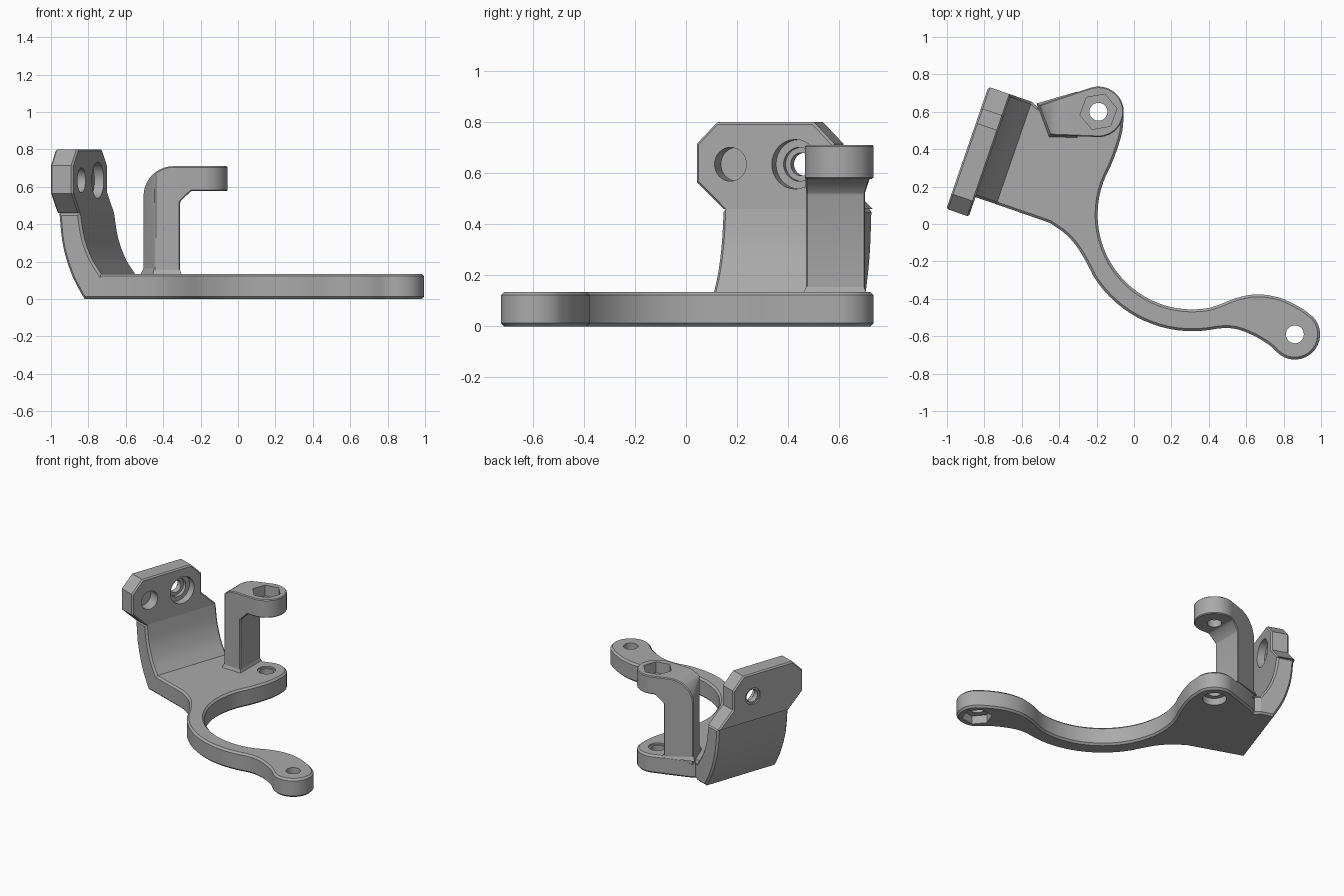
import bpy, bmesh, math
from mathutils import Vector, Matrix

if "Cube" in bpy.data.objects:
    bpy.data.objects.remove(bpy.data.objects["Cube"])

grey = bpy.data.materials.new("plain grey")
grey.use_nodes = True
grey.diffuse_color = (0.4, 0.4, 0.4, 1)
grey.node_tree.nodes["Principled BSDF"].inputs["Base Color"].default_value = (0.4, 0.4, 0.4, 1)

THICK = 0.135          # plate thickness
BEVEL = 0.013
SEAM = -0.73           # where the plate meets the curved wall
LOW, HIGH = -0.14, 0.44  # ends of the curved wall
BOSS = Vector((-0.19, 0.6))
TIP = Vector((0.86, -0.59))
RING = 0.135

# Wall frame: first axis points in from the wall, second runs along it
turn = Matrix.Rotation(math.radians(-19), 4, 'Z')
# Sketch planes: (a, b, depth) to (x, y, z)
FLAT = Matrix.Identity(4)
UPRIGHT = Matrix(((1, 0, 0, 0), (0, 0, 1, 0), (0, 1, 0, 0), (0, 0, 0, 1)))
FACING = Matrix(((0, 0, 1, 0), (1, 0, 0, 0), (0, 1, 0, 0), (0, 0, 0, 1)))


def arc(centre, radius, start, end, steps):
    out = []
    for i in range(steps + 1):
        a = math.radians(start + (end - start) * i / steps)
        out.append((centre[0] + radius * math.cos(a), centre[1] + radius * math.sin(a)))
    return out


def smooth(points, steps=4):
    """Curve through the points."""
    pts = [Vector(p) for p in points]
    pts = [2 * pts[0] - pts[1]] + pts + [2 * pts[-1] - pts[-2]]
    out = []
    for p, q, r, s in zip(pts, pts[1:], pts[2:], pts[3:]):
        for i in range(steps):
            t = i / steps
            out.append(tuple(0.5 * (2 * q + (r - p) * t + (2 * p - 5 * q + 4 * r - s) * t * t
                                    + (3 * q - p - 3 * r + s) * t ** 3)))
    return out + [tuple(pts[-2])]


def prism(name, outline, lo, hi, plane=FLAT, bevel=0, keep_sharp=None, flare=1):
    """Extrude an outline; optionally bevel the rims of both ends."""
    bm = bmesh.new()
    mid = sum((Vector(p) for p in outline), Vector((0, 0))) / len(outline)
    rings = []
    for d, k in ((lo, flare), (hi, 1)):
        rings.append([bm.verts.new((*(mid + (Vector(p) - mid) * k), d)) for p in outline])
    caps = [bm.faces.new(r) for r in rings]
    for i in range(len(outline)):
        j = (i + 1) % len(outline)
        bm.faces.new((rings[0][i], rings[0][j], rings[1][j], rings[1][i]))
    bmesh.ops.recalc_face_normals(bm, faces=bm.faces)
    if bevel:
        edges = [e for f in caps for e in f.edges
                 if not (keep_sharp and all(keep_sharp(v.co) for v in e.verts))]
        bmesh.ops.bevel(bm, geom=edges, offset=bevel, segments=1, affect='EDGES',
                        profile=0.5, clamp_overlap=True)
    bm.transform(plane)
    bmesh.ops.recalc_face_normals(bm, faces=bm.faces)
    mesh = bpy.data.meshes.new(name)
    bm.to_mesh(mesh)
    bm.free()
    ob = bpy.data.objects.new(name, mesh)
    ob.data.materials.append(grey)
    bpy.context.collection.objects.link(ob)
    return ob


def apply(ob, mod):
    bpy.ops.object.select_all(action='DESELECT')
    ob.select_set(True)
    bpy.context.view_layer.objects.active = ob
    bpy.ops.object.modifier_apply(modifier=mod.name)


def combine(ob, tool, operation='DIFFERENCE'):
    mod = ob.modifiers.new("combine", 'BOOLEAN')
    mod.operation, mod.object, mod.solver = operation, tool, 'EXACT'
    apply(ob, mod)
    bpy.data.objects.remove(tool)


def drill(ob, centre, radius, lo, hi, plane=FLAT, sides=32, start=0):
    hole = arc(centre, radius, start, start + 360, sides)[:-1]
    combine(ob, prism("cutter", hole, lo, hi, plane))


def in_wall(n, u):
    p = turn @ Vector((n, u, 0))
    return (p.x, p.y)


# Base plate with the curved arm
bend = (0.312, 0.05)
outline = [in_wall(SEAM, HIGH), (-0.515, 0.625), (-0.47, 0.65)]
outline += arc(BOSS, RING, 107, 0, 12)
outline += smooth([(-0.055, 0.595), (-0.062, 0.5), (-0.09, 0.4), (-0.127, 0.303)])[1:-1]
outline += arc(bend, 0.507, 150, 280, 26)
outline += smooth([(0.4, -0.45), (0.46, -0.43), (0.55, -0.395), (0.66, -0.376),
                   (0.78, -0.395), (0.89, -0.447), (0.955, -0.495)])[2:-1]
outline += arc(TIP, RING, 45, -135, 18)
outline += smooth([(0.765, -0.685), (0.72, -0.645), (0.65, -0.602), (0.57, -0.568),
                   (0.5, -0.556), (0.42, -0.562)])[1:-1]
outline += arc(bend, 0.623, 279, 212, 16)
outline += smooth([(-0.216, -0.28), (-0.26, -0.195), (-0.31, -0.115),
                   (-0.37, -0.05), (-0.45, 0.006)])[1:]
outline.append(in_wall(SEAM, LOW))


def on_seam(co):
    return abs((turn.inverted() @ co).x - SEAM) < 0.002


plate = prism("base_plate", outline, 0, THICK, FLAT, BEVEL, on_seam)
for centre in (BOSS, TIP):
    drill(plate, centre, 0.048, -1, 1)
drill(plate, BOSS, 0.08, -0.1, 0.05)
drill(plate, BOSS, 0.06, THICK - 0.012, 1)
drill(plate, TIP, 0.1, -0.1, 0.06, sides=6, start=10)

# Curved wall
outer = smooth([(-0.824, 0), (-0.882, 0.1), (-0.922, 0.2), (-0.95, 0.31), (-0.966, 0.46)])
inner = smooth([(-0.848, 0.46), (-0.826, 0.33), (-0.785, 0.22), (SEAM, THICK)])
wall = prism("curved_wall", outer + inner + [(SEAM, 0)], LOW, HIGH, turn @ UPRIGHT, BEVEL,
             lambda co: abs(co.x - SEAM) < 0.002)

# Wall head with chamfered corners and two stepped screw holes
head_shape = [(-0.165, 0.8), (0.235, 0.8), (0.32, 0.715), (0.32, 0.575), (HIGH, 0.46),
              (LOW, 0.46), (-0.25, 0.565), (-0.25, 0.715)]
head = prism("wall_head", head_shape, -0.975, -0.848, turn @ FACING, BEVEL * 0.7,
             lambda co: co.y < 0.461)
for u in (-0.108, 0.16):
    spot = (u, 0.635)
    drill(head, spot, 0.045, -2, 0, turn @ FACING)
    drill(head, spot, 0.06, -2, -0.965, turn @ FACING)
    drill(head, spot, 0.066, -0.925, 0, turn @ FACING)
    drill(head, spot, 0.097, -0.9, 0, turn @ FACING)

# Hooked post: side profile trimmed by its plan shape
TOP = 0.71
side = [(-0.31, 0.1), (-0.31, 0.52), (-0.25, 0.578), (0.1, 0.578), (0.1, TOP)]
side += arc((-0.345, TOP - 0.16), 0.16, 90, 180, 10) + [(-0.505, 0.1)]
plan = [(-0.507, 0.637), (-0.445, 0.475)] + arc(BOSS, RING, -92, 107, 24)
post = prism("hooked_post", side, 0.3, 0.9, UPRIGHT)
combine(post, prism("plan_shape", plan, 0, 1), 'INTERSECT')
edges = post.modifiers.new("edges", 'BEVEL')
edges.width, edges.segments, edges.limit_method = 0.014, 1, 'ANGLE'
edges.angle_limit = math.radians(35)
apply(post, edges)
drill(post, BOSS, 0.048, 0, 1)
drill(post, BOSS, 0.1, 0.63, 1, sides=6, start=10)

# Flared foot of the post
foot = [(-0.5, 0.632), (-0.445, 0.482), (-0.317, 0.478), (-0.317, 0.685)]
prism("post_foot", foot, THICK - 0.005, 0.175, FLAT, flare=1.2)

for ob in (plate, wall, head, post):
    bpy.ops.object.select_all(action='DESELECT')
    ob.select_set(True)
    bpy.context.view_layer.objects.active = ob
    bpy.ops.object.shade_smooth_by_angle(angle=math.radians(25))
